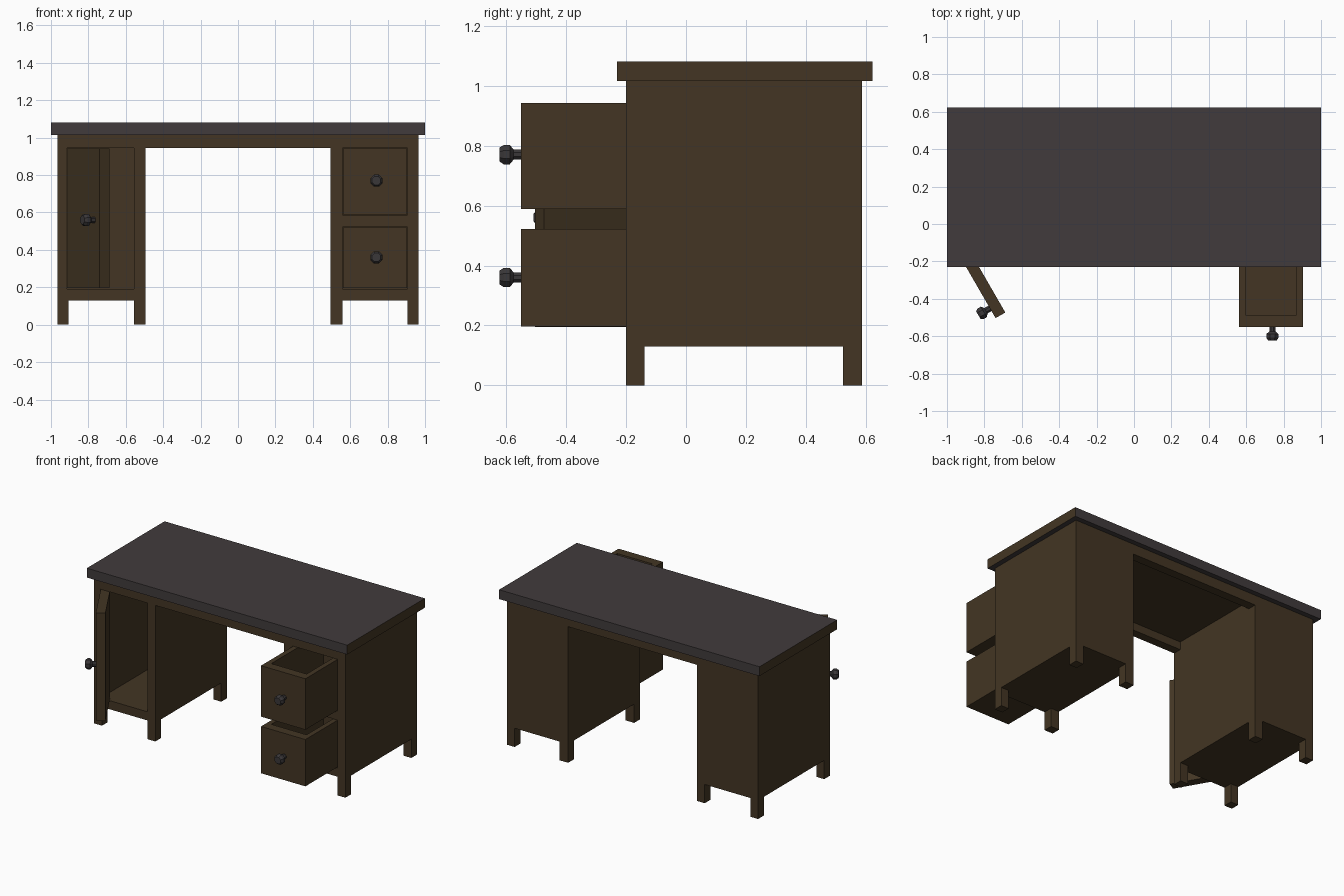
import bpy, bmesh, math
from mathutils import Matrix, Vector

if "Cube" in bpy.data.objects:
    bpy.data.objects.remove(bpy.data.objects["Cube"])


def mat(name, c):
    m = bpy.data.materials.new(name)
    m.diffuse_color = (*c, 1)
    m.use_nodes = True
    m.node_tree.nodes["Principled BSDF"].inputs["Base Color"].default_value = m.diffuse_color
    return m


WOOD = mat("dark brown wood", (0.056, 0.036, 0.017))
TOP = mat("grey desktop", (0.053, 0.044, 0.045))
METAL = mat("dark metal", (0.042, 0.038, 0.040))


def box(name, x, y, z, m=WOOD):
    """Box from (min, max) ranges."""
    bm = bmesh.new()
    bmesh.ops.create_cube(bm, size=1)
    for v in bm.verts:
        v.co = Vector([(a + b) / 2 + c * (b - a) for (a, b), c in zip((x, y, z), v.co)])
    me = bpy.data.meshes.new(name)
    bm.to_mesh(me)
    bm.free()
    me.materials.append(m)
    ob = bpy.data.objects.new(name, me)
    bpy.context.collection.objects.link(ob)
    return ob


def carve(ob, cuts):
    """Subtract boxes from an object and bake the result."""
    cutters = []
    for c in cuts:
        k = box("cutter", *c)
        k.hide_render = True
        cutters.append(k)
        mod = ob.modifiers.new("cut", 'BOOLEAN')
        mod.operation = 'DIFFERENCE'
        mod.solver = 'EXACT'
        mod.object = k
    bpy.context.view_layer.update()
    dg = bpy.context.evaluated_depsgraph_get()
    me = bpy.data.meshes.new_from_object(ob.evaluated_get(dg))
    ob.modifiers.clear()
    ob.data = me
    for k in cutters:
        bpy.data.objects.remove(k)


def knob(name, matrix):
    """Turned eight-sided knob pointing along local -y."""
    prof = [(0.018, 0.0), (0.018, 0.025), (0.035, 0.038), (0.035, 0.058), (0.025, 0.072)]
    n = 8
    bm = bmesh.new()
    rings = []
    for r, d in prof:
        rings.append([bm.verts.new((r * math.cos((i + .5) * math.tau / n), -d,
                                    r * math.sin((i + .5) * math.tau / n))) for i in range(n)])
    for a, b in zip(rings, rings[1:]):
        for i in range(n):
            j = (i + 1) % n
            bm.faces.new((a[i], a[j], b[j], b[i]))
    bm.faces.new(rings[0])
    bm.faces.new(rings[-1])
    bmesh.ops.recalc_face_normals(bm, faces=bm.faces)
    bm.transform(matrix)
    me = bpy.data.meshes.new(name)
    bm.to_mesh(me)
    bm.free()
    me.materials.append(METAL)
    bpy.context.collection.objects.link(bpy.data.objects.new(name, me))


# desktop slab: grey with brown end grain
slab = box("desktop", (-1, 1), (-0.23, 0.622), (1.015, 1.08), TOP)
slab.data.materials.append(WOOD)
for p in slab.data.polygons:
    if abs(p.normal.x) > 0.9:
        p.material_index = 1

# carcass: kneehole, apron recess, leg gaps, cupboard and drawer cavities
carcass = box("desk_carcass", (-0.965, 0.965), (-0.2, 0.587), (0, 1.015))
carve(carcass, [
    ((-0.495, 0.495), (-1, 1), (-0.1, 0.945)),
    ((-0.495, 0.495), (-0.14, 0.525), (0.9, 1.0)),
    ((-2, 2), (-0.138, 0.523), (-0.1, 0.13)),
    ((-0.905, -0.555), (-1, 1), (-0.1, 0.13)),
    ((0.56, 0.905), (-1, 1), (-0.1, 0.13)),
    ((-0.915, -0.555), (-0.5, 0.525), (0.19, 0.945)),
    ((0.56, 0.905), (-0.5, 0.525), (0.19, 0.523)),
    ((0.56, 0.905), (-0.5, 0.525), (0.587, 0.945)),
])

# open drawers with knobs
for name, z0, z1, kz in (("upper", 0.589, 0.943, 0.77), ("lower", 0.196, 0.521, 0.36)):
    d = box(name + "_drawer", (0.562, 0.903), (-0.55, 0.12), (z0, z1))
    carve(d, [((0.597, 0.868), (-0.487, 0.085), (z0 + 0.035, 2))])
    knob(name + "_drawer_knob", Matrix.Translation((0.74, -0.55, kz)))

# cupboard door swung open 60 degrees about its hinge
swing = Matrix.Translation((-0.915, -0.2, 0)) @ Matrix.Rotation(math.radians(-60), 4, 'Z')
door = box("cupboard_door", (0, 0.35), (0, 0.06), (0.195, 0.943))
door.data.transform(swing)
knob("door_knob", swing @ Matrix.Translation((0.29, 0, 0.56)))
